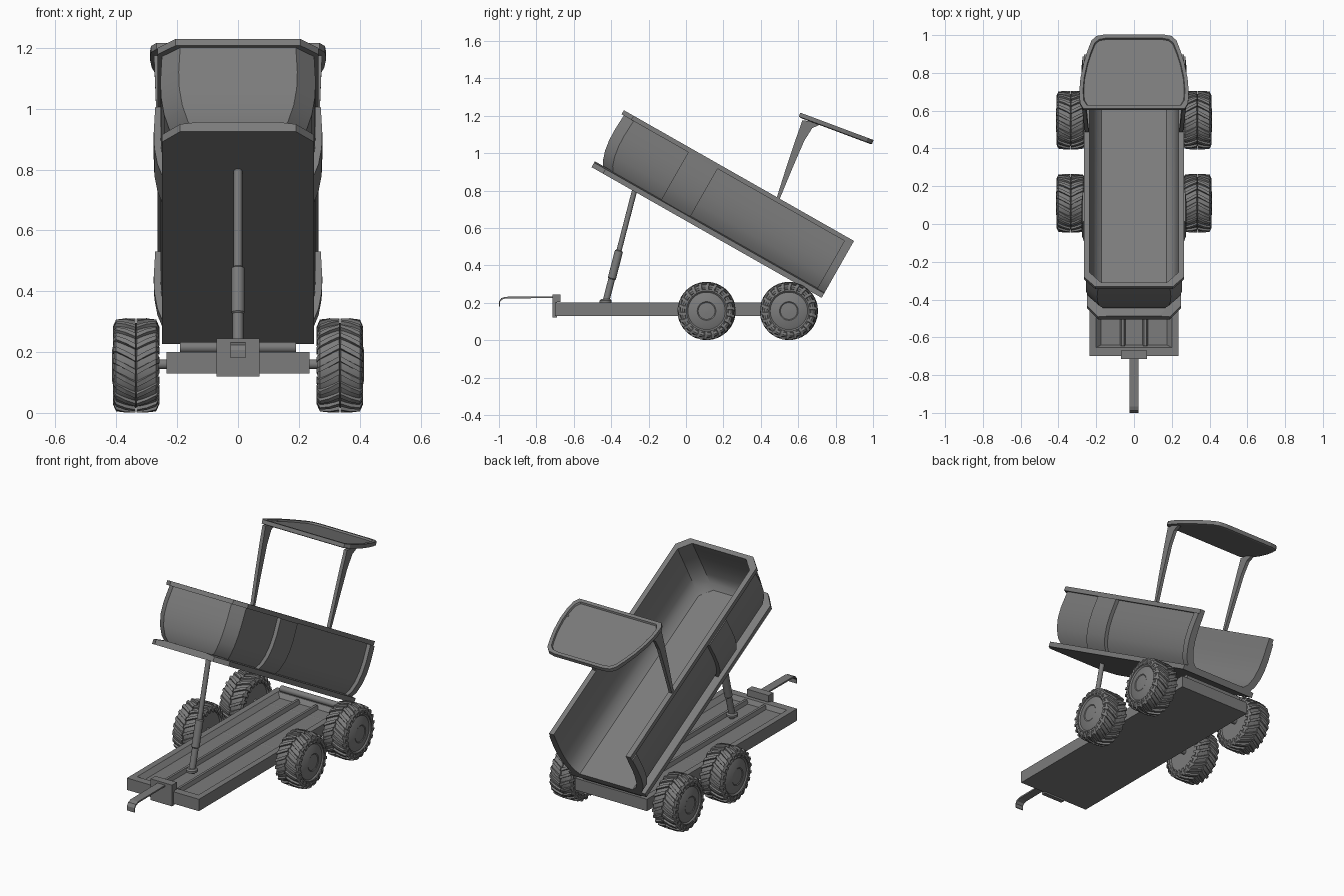
import bpy, bmesh, math
from mathutils import Matrix, Vector

cube = bpy.data.objects.get("Cube")
if cube:
    bpy.data.objects.remove(cube, do_unlink=True)

GREY = (0.2, 0.2, 0.2, 1)
mat = bpy.data.materials.new("plain grey")
mat.use_nodes = True
mat.diffuse_color = GREY
mat.node_tree.nodes["Principled BSDF"].inputs["Base Color"].default_value = GREY


def finish(name, bm, tf=None, smooth=False):
    bmesh.ops.recalc_face_normals(bm, faces=bm.faces)
    if tf:
        bm.transform(tf)
    mesh = bpy.data.meshes.new(name)
    bm.to_mesh(mesh)
    bm.free()
    mesh.materials.append(mat)
    obj = bpy.data.objects.new(name, mesh)
    bpy.context.collection.objects.link(obj)
    if smooth:
        bpy.ops.object.select_all(action="DESELECT")
        obj.select_set(True)
        bpy.context.view_layer.objects.active = obj
        bpy.ops.object.shade_smooth_by_angle(angle=math.radians(35))
    return obj


def add_loft(bm, rings, caps=True):
    """Skin closed rings of points one after another."""
    rows = [[bm.verts.new(p) for p in ring] for ring in rings]
    n = len(rows[0])
    for a, b in zip(rows, rows[1:]):
        for i in range(n):
            j = (i + 1) % n
            bm.faces.new((a[i], a[j], b[j], b[i]))
    if caps:
        bm.faces.new(rows[0])
        bm.faces.new(rows[-1])


def loft(name, rings, tf=None, smooth=False):
    bm = bmesh.new()
    add_loft(bm, rings)
    return finish(name, bm, tf, smooth)


def box(name, x, y, z, tf=None):
    return loft(name, [[(x[0], y[0], h), (x[1], y[0], h), (x[1], y[1], h), (x[0], y[1], h)]
                       for h in z], tf)


def lathe(name, profile, tf, seg=32):
    """Turn (radius, height) points about the local z axis."""
    return loft(name, [[(r * math.cos(math.tau * k / seg), r * math.sin(math.tau * k / seg), h)
                        for k in range(seg)] for r, h in profile], tf, True)


# Chassis: slab with a sunken deck and two long ridges
def rect(w, y0, y1, z):
    return [(-w, y0, z), (w, y0, z), (w, y1, z), (-w, y1, z)]


W, END, TOP = 0.235, 0.7, 0.2
loft("chassis", [rect(W, -END, END, 0.13), rect(W, -END, END, TOP),
                 rect(0.2, -0.655, 0.66, TOP), rect(0.175, -0.64, 0.64, 0.175)])
for side in (-1, 1):
    loft("deck_ridge", [[(side * 0.06 + dx, y, z) for dx, z in
                         ((-0.015, 0.174), (0.015, 0.174), (0.007, 0.197), (-0.007, 0.197))]
                        for y in (-0.645, 0.645)])

# Hitch plate and hooked drawbar
box("hitch_plate", (-0.07, 0.07), (-0.715, -0.69), (0.12, 0.245))
box("hitch_lip", (-0.07, 0.07), (-0.715, -0.67), (0.205, 0.245))
bar = [(-0.7, 0.225), (-0.965, 0.223), (-0.985, 0.216), (-0.995, 0.203), (-0.994, 0.18)]
inner = [(-0.7, 0.233), (-0.965, 0.232), (-0.988, 0.224), (-1.0, 0.206), (-1.0, 0.18)]
loft("drawbar", [[(-0.025, *a), (0.025, *a), (0.025, *b), (-0.025, *b)]
                 for a, b in zip(bar, inner)])


# Wheels: tyre, dished hub, chevron lugs, axles
def lugs(name, tf, count=22):
    bm = bmesh.new()
    stations = [(0.002, 0.155, 0.0), (0.035, 0.1555, 0.12), (0.066, 0.151, 0.23),
                (0.0765, 0.127, 0.27)]
    for side in (-1, 1):
        for k in range(count):
            rings = []
            for x, r, lag in stations:
                a0 = math.tau * k / count + lag
                ring = []
                for da, rad in ((-0.07, r - 0.018), (-0.055, r), (0.055, r), (0.07, r - 0.018)):
                    ring.append((rad * math.cos(a0 + da), rad * math.sin(a0 + da), side * x))
                rings.append(ring)
            add_loft(bm, rings)
    finish(name, bm, tf)


tyre = [(0.112, -0.06), (0.118, -0.07), (0.13, -0.073), (0.14, -0.066), (0.144, -0.04),
        (0.144, -0.003), (0.138, 0), (0.144, 0.003), (0.144, 0.04), (0.14, 0.066),
        (0.13, 0.073), (0.118, 0.07), (0.112, 0.06)]
hub = [(0.116, -0.06), (0.116, 0.068), (0.108, 0.073), (0.1, 0.066), (0.085, 0.072),
       (0.05, 0.079), (0.045, 0.076), (0.01, 0.079)]
for y in (0.11, 0.55):
    lathe("axle", [(0.016, -0.3), (0.016, 0.3)],
          Matrix.Translation((0, y, 0.16)) @ Matrix.Rotation(math.pi / 2, 4, "Y"), 16)
    for side, word in ((1, "left"), (-1, "right")):
        tf = (Matrix.Translation((side * 0.335, y, 0.156)) @
              Matrix.Rotation(side * math.pi / 2, 4, "Y"))
        lathe(word + "_tyre", tyre, tf, 44)
        lathe(word + "_hub", hub, tf, 40)
        lugs(word + "_tread", tf)

# Tipping bed, built level as (x, distance back, height) and then tilted
TILT = Matrix.Translation((0, -0.505, 0.925)) @ Matrix.Rotation(math.radians(-29.6), 4, "X")
LEN = 1.415
OUTER = [(0.2, 0.025), (0.225, 0.06), (0.243, 0.11), (0.253, 0.17), (0.255, 0.23),
         (0.252, 0.29), (0.25, 0.325)]
RIM = [(0.265, 0.325), (0.265, 0.35), (0.235, 0.35)]
INNER = [(0.235, 0.3), (0.237, 0.23), (0.233, 0.17), (0.222, 0.11), (0.2, 0.06), (0.17, 0.034)]


def u_path(w, v):
    front, cut = (0.265 - w) * 0.9, 0.06
    half = [(w, LEN), (w, front + cut), (w - cut, front)]
    return [(x, u, v) for x, u in half] + [(-x, u, v) for x, u in reversed(half)]


section = OUTER + RIM + INNER
loft("bed_walls", list(zip(*[u_path(w, v) for w, v in section])), TILT, True)


def plan(w, v):
    return [(w, LEN, v), (w, 0.07, v), (w - 0.06, 0, v), (0.06 - w, 0, v),
            (-w, 0.07, v), (-w, LEN, v)]


loft("bed_floor", [plan(0.25, 0), plan(0.25, 0.028), plan(0.19, 0.036)], TILT)

# Raised bands on the bed sides
for side in (-1, 1):
    for u0, u1, name in ((0.41, 0.59, "middle_band"), (1.37, LEN, "rear_band")):
        ring = [(w + 0.022, v) for w, v in OUTER] + [(w - 0.004, v) for w, v in reversed(OUTER)]
        loft(name, [[(side * w, u, v) for w, v in ring] for u in (u0, u1)], TILT, True)

# Hinge under the rear of the bed
lathe("hinge_barrel", [(0.018, -0.19), (0.018, 0.19)],
      Matrix.Translation((0, 0.675, 0.215)) @ Matrix.Rotation(math.pi / 2, 4, "Y"), 16)

# Telescopic lifting ram
foot, head = Vector((0, -0.43, 0.2)), Vector((0, -0.275, 0.8))
ram_tf = Matrix.Translation(foot) @ (head - foot).to_track_quat("Z", "Y").to_matrix().to_4x4()
lathe("ram_sleeve", [(0.018, -0.01), (0.018, 0.13), (0.022, 0.135), (0.022, 0.285),
                     (0.015, 0.29)], ram_tf, 20)
lathe("ram_rod", [(0.014, 0.2), (0.014, 0.62)], ram_tf, 20)
lathe("ram_foot", [(0.032, 0), (0.032, 0.012), (0.024, 0.02)], Matrix.Translation(foot), 20)

# Canopy: rounded tray tilted back, with a raised lip
edge = [(0.268, 0), (0.286, 0.03), (0.29, 0.09), (0.284, 0.17), (0.266, 0.26), (0.245, 0.33),
        (0.225, 0.385), (0.2, 0.41), (0.16, 0.418)]
CANOPY = Matrix.Translation((0, 0.602, 1.192)) @ Matrix.Rotation(math.radians(-20.5), 4, "X")


def tray(inset, z):
    k = 1 - inset / 0.29
    m = 1 - inset / 0.21
    half = [(x * k, 0.21 + (y - 0.21) * m, z) for x, y in edge]
    return half + [(-x, y, z) for x, y, z in reversed(half)]


loft("canopy", [tray(0.012, 0), tray(0, 0.004), tray(0, 0.026), tray(0.02, 0.026),
                tray(0.024, 0.016)], CANOPY)

# Flared canopy posts
steps = [(0.478, 0.494, 0.74, 0.25), (0.535, 0.568, 0.92, 0.258), (0.585, 0.632, 1.07, 0.264),
         (0.61, 0.675, 1.14, 0.267), (0.622, 0.74, 1.175, 0.268)]
for side in (-1, 1):
    loft("canopy_post", [[(side * (x - 0.012), a, z), (side * (x + 0.008), a, z),
                          (side * (x + 0.008), b, z - 0.1 * (b - a)),
                          (side * (x - 0.012), b, z - 0.1 * (b - a))]
                         for a, b, z, x in steps])
